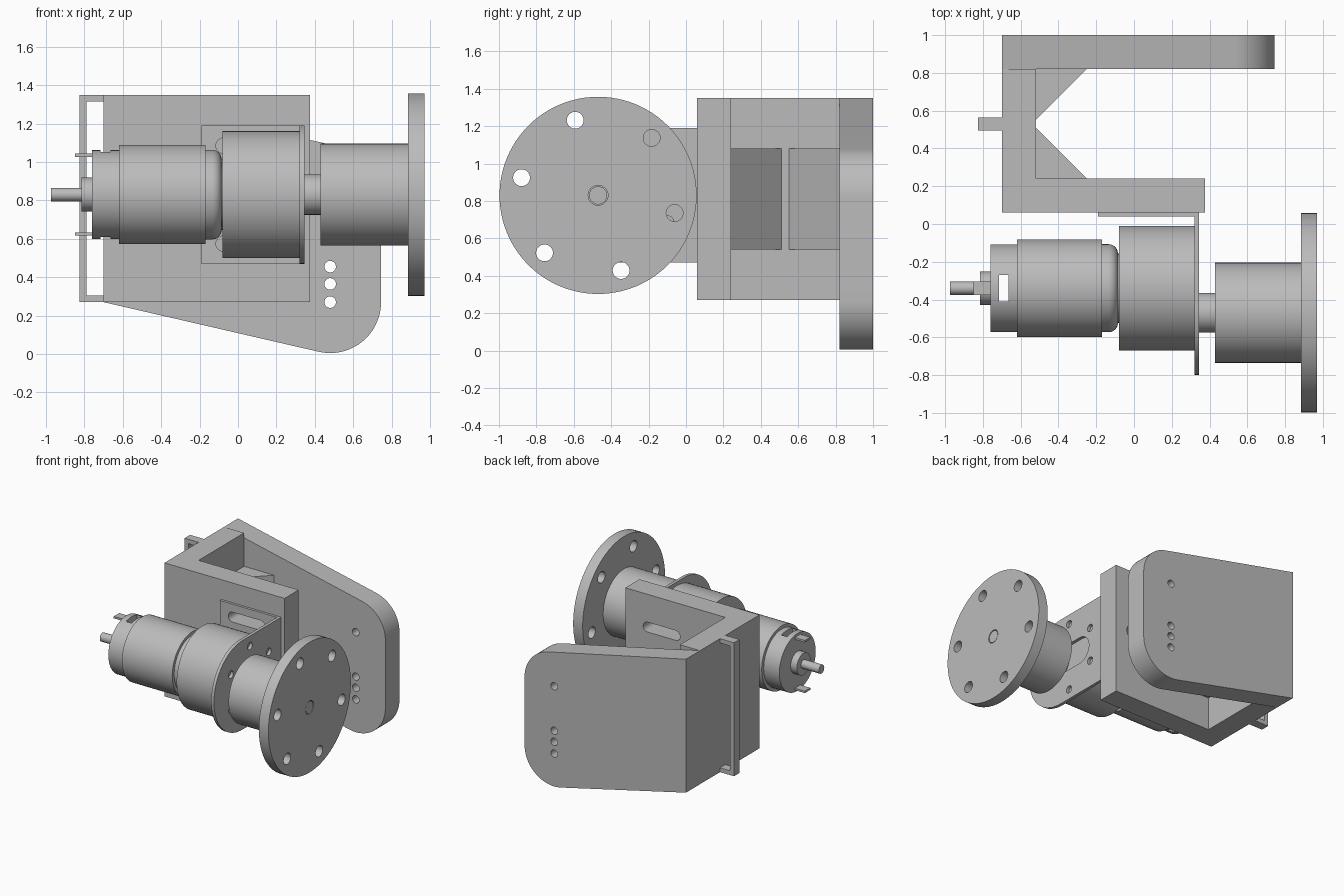
import bpy, bmesh
from math import sin, cos, pi, radians
from mathutils import Vector

cube = bpy.data.objects.get("Cube")
if cube:
    bpy.data.objects.remove(cube)

grey = bpy.data.materials.new("plain grey")
grey.use_nodes = True
colour = (0.5, 0.5, 0.5, 1)
grey.diffuse_color = colour
grey.node_tree.nodes["Principled BSDF"].inputs["Base Color"].default_value = colour


def finish(name, bm):
    bmesh.ops.remove_doubles(bm, verts=bm.verts, dist=1e-5)
    bmesh.ops.recalc_face_normals(bm, faces=bm.faces)
    me = bpy.data.meshes.new(name)
    bm.to_mesh(me)
    bm.free()
    me.materials.append(grey)
    ob = bpy.data.objects.new(name, me)
    bpy.context.collection.objects.link(ob)
    smooth(ob)
    return ob


def smooth(ob):
    ob.data.shade_smooth()
    ob.data.set_sharp_from_angle(angle=radians(30))


def prism(name, outline, axis, lo, hi):
    """Extrude a flat outline along an axis; the outline uses the other two axes in order."""
    bm = bmesh.new()

    def place(p):
        co = list(p)
        co.insert("xyz".index(axis), lo)
        return bm.verts.new(co)

    face = bm.faces.new([place(p) for p in outline])
    moved = bmesh.ops.extrude_face_region(bm, geom=[face])["geom"]
    shift = Vector([hi - lo if a == axis else 0 for a in "xyz"])
    bmesh.ops.translate(bm, vec=shift, verts=[g for g in moved if isinstance(g, bmesh.types.BMVert)])
    return finish(name, bm)


def box(name, x, y, z):
    return prism(name, [(x[0], y[0]), (x[1], y[0]), (x[1], y[1]), (x[0], y[1])], "z", *z)


def arc(cx, cy, r, start, end, n=24):
    angles = [radians(start + (end - start) * i / n) for i in range(n + 1)]
    return [(cx + r * cos(a), cy + r * sin(a)) for a in angles]


def circle(cx, cy, r, n=32):
    return arc(cx, cy, r, 0, 360, n)[:-1]


def slot(a, b, cy, r):
    return arc(a, cy, r, 90, 270) + arc(b, cy, r, -90, 90)


def lathe(name, profile, y, z, n=72):
    """Turn (x, radius) points about a line parallel to x."""
    bm = bmesh.new()
    pts = [(profile[0][0], 0)] + profile + [(profile[-1][0], 0)]
    verts = [bm.verts.new((x, y, z + r)) for x, r in pts]
    edges = [bm.edges.new(pair) for pair in zip(verts, verts[1:])]
    bmesh.ops.spin(bm, geom=verts + edges, cent=(0, y, z), axis=(1, 0, 0),
                   angle=2 * pi, steps=n, use_merge=True)
    return finish(name, bm)


def cut(ob, cutters):
    for c in cutters:
        mod = ob.modifiers.new("cut", "BOOLEAN")
        mod.object, mod.operation, mod.solver = c, "DIFFERENCE", "EXACT"
    bpy.context.view_layer.update()
    graph = bpy.context.evaluated_depsgraph_get()
    me = bpy.data.meshes.new_from_object(ob.evaluated_get(graph))
    ob.modifiers.clear()
    ob.data = me
    smooth(ob)
    for c in cutters:
        bpy.data.objects.remove(c)


AXIS_Z = 0.83
MOTOR_Y, OUT_Y = -0.34, -0.47
BOTTOM, TOP = 0.27, 1.35

# Back plate: slanted, with two rounded corners and four holes
back = prism("back_plate", [(-0.7, TOP), (-0.7, BOTTOM)]
             + arc(0.48, 0.27, 0.265, -103, 0) + arc(0.48, 0.82, 0.265, 0, 77), "y", 0.82, 1)
cut(back, [prism("cutter", circle(0.48, z, 0.03), "y", 0.7, 1.1)
           for z in (0.27, 0.365, 0.455, 0.815)])

# Side plate and front plate
box("side_plate", (-0.7, -0.52), (0.06, 0.82), (BOTTOM, TOP))
front = box("front_plate", (-0.52, 0.375), (0.06, 0.24), (BOTTOM, TOP))


def mount_cutters():
    shapes = [slot(-0.075, 0.175, AXIS_Z + s * 0.255, 0.04) for s in (-1, 1)]
    shapes.append(circle(0.19, AXIS_Z, 0.08))
    return [prism("cutter", s, "y", -0.05, 0.3) for s in shapes]


cut(front, mount_cutters())

# Corner gussets
for name, y, reach in (("front_gusset", 0.24, 0.27), ("back_gusset", 0.82, -0.27)):
    prism(name, [(-0.52, y), (-0.25, y), (-0.52, y + reach)], "z", 0.54, 1.08)

# Cable guide on the side plate
prism("cable_guide", [(-0.7, BOTTOM), (-0.825, BOTTOM), (-0.825, TOP), (-0.7, TOP),
                      (-0.7, TOP - 0.035), (-0.79, TOP - 0.035),
                      (-0.79, BOTTOM + 0.035), (-0.7, BOTTOM + 0.035)], "y", 0.495, 0.565)

# Angle bracket holding the gear motor
wall = box("bracket_wall", (-0.19, 0.32), (0.04, 0.06), (0.47, 1.19))
cut(wall, mount_cutters())
flange = prism("bracket_flange", [(0.06, 0.47), (0.06, 1.19)]
               + arc(-0.44, AXIS_Z, 0.36, 90, 270, 40), "x", 0.32, 0.345)
holes = [circle(MOTOR_Y + 0.28 * cos(a), AXIS_Z + 0.28 * sin(a), 0.03)
         for a in (radians(30 + 60 * i) for i in range(6))]
holes.append(slot(OUT_Y, -0.22, AXIS_Z, 0.11))
cut(flange, [prism("cutter", h, "x", 0.2, 0.4) for h in holes])

# Motor, gearbox and output boss
lathe("gearbox", [(-0.08, 0.33), (0.32, 0.33)], MOTOR_Y, AXIS_Z)
rounded = arc(-0.135, 0.183, 0.05, 90, 0, 8)
lathe("motor_can", [(-0.62, 0.258), (-0.17, 0.258), (-0.17, 0.233)] + rounded
      + [(-0.08, 0.233 - 0.05)], MOTOR_Y, AXIS_Z)
cap = lathe("motor_cap", [(-0.76, 0.232), (-0.62, 0.232)], MOTOR_Y, AXIS_Z)
cut(cap, [box("cutter", (-0.715, -0.665), (-0.41, -0.27), (0.4, 1.3))])
lathe("rear_boss", [(-0.815, 0.088), (-0.76, 0.088)], MOTOR_Y, AXIS_Z)
lathe("rear_shaft", [(-0.975, 0.035), (-0.815, 0.035)], MOTOR_Y, AXIS_Z, 40)
lathe("output_boss", [(0.32, 0.105), (0.43, 0.105)], OUT_Y, AXIS_Z)
for side, name in ((1, "upper_terminal"), (-1, "lower_terminal")):
    z = AXIS_Z + side * 0.205
    box(name, (-0.85, -0.76), (-0.375, -0.305), (z - 0.008, z + 0.008))

# Wheel hub with a drilled disc and the shaft end showing
disc = lathe("wheel_hub", [(0.43, 0.265), (0.885, 0.265), (0.885, 0.527), (0.97, 0.527)],
             OUT_Y, AXIS_Z, 96)
holes = [circle(OUT_Y + 0.42 * cos(a), AXIS_Z + 0.42 * sin(a), 0.045)
         for a in (radians(47 + 60 * i) for i in range(6))]
holes.append(circle(OUT_Y, AXIS_Z, 0.053))
cut(disc, [prism("cutter", h, "x", 0.8, 1.1) for h in holes])
lathe("output_shaft", [(0.8, 0.048), (0.968, 0.048)], OUT_Y, AXIS_Z, 40)
